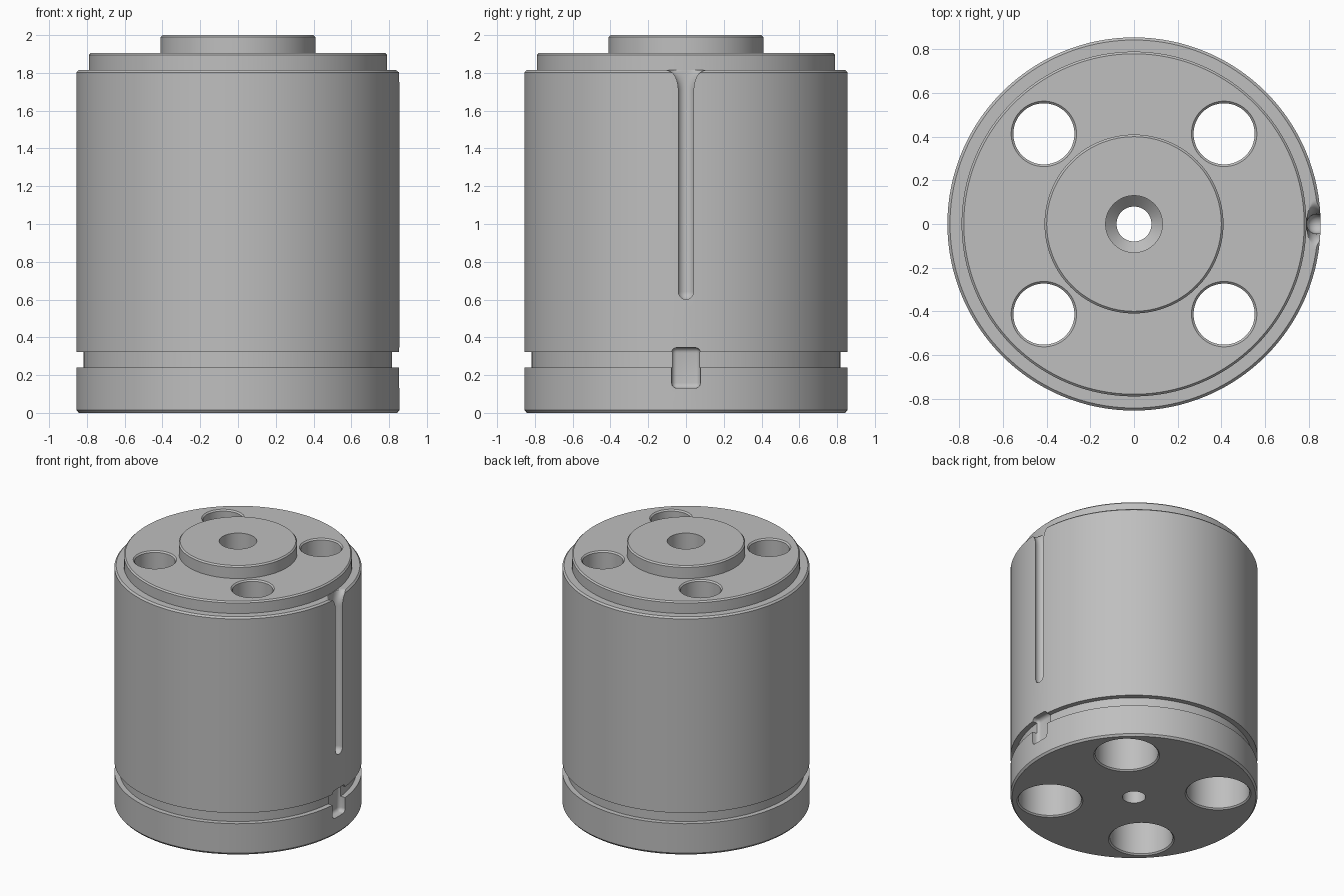
import bpy, bmesh, math
from mathutils import Matrix, Vector

cube = bpy.data.objects.get("Cube")
if cube:
    bpy.data.objects.remove(cube, do_unlink=True)

steel = bpy.data.materials.new("grey_steel")
steel.use_nodes = True
GREY = (0.52, 0.52, 0.52, 1)
steel.diffuse_color = GREY
steel.node_tree.nodes["Principled BSDF"].inputs["Base Color"].default_value = GREY


def to_object(name, bm):
    bmesh.ops.recalc_face_normals(bm, faces=bm.faces)
    mesh = bpy.data.meshes.new(name)
    bm.to_mesh(mesh)
    bm.free()
    mesh.materials.append(steel)
    obj = bpy.data.objects.new(name, mesh)
    bpy.context.collection.objects.link(obj)
    return obj


def lathe(profile, steps, closed=False):
    """Turn a list of (radius, height) points around the z axis."""
    bm = bmesh.new()
    verts = [bm.verts.new((r, 0, z)) for r, z in profile]
    for a, b in zip(verts, verts[1:]):
        bm.edges.new((a, b))
    if closed:
        bm.edges.new((verts[-1], verts[0]))
    bmesh.ops.spin(bm, geom=bm.verts[:] + bm.edges[:], cent=(0, 0, 0),
                   axis=(0, 0, 1), angle=2 * math.pi, steps=steps, use_merge=True)
    bmesh.ops.remove_doubles(bm, verts=bm.verts, dist=1e-5)
    return bm


def cut(target, cutter):
    cutter.hide_render = True
    mod = target.modifiers.new("cut", 'BOOLEAN')
    mod.operation = 'DIFFERENCE'
    mod.solver = 'EXACT'
    mod.object = cutter
    bpy.context.view_layer.objects.active = target
    bpy.ops.object.modifier_apply(modifier=mod.name)
    bpy.data.objects.remove(cutter, do_unlink=True)


# Turned body: outer steps, ring groove, centre boss and stepped centre bore
body = to_object("cylinder_body", lathe([
    (0.08, 0), (0.843, 0), (0.855, 0.015), (0.855, 0.24), (0.818, 0.24),
    (0.818, 0.322), (0.855, 0.322), (0.855, 1.803), (0.843, 1.815),
    (0.79, 1.815), (0.79, 1.895), (0.78, 1.905), (0.41, 1.905),
    (0.41, 1.99), (0.4, 2), (0.13, 2), (0.13, 1.45), (0.08, 1.4)],
    128, closed=True))

# Four counterbored bolt holes with chamfered mouths
for sx in (-1, 1):
    for sy in (-1, 1):
        bm = lathe([(0, -0.01), (0.238, -0.01), (0.218, 0.01), (0.218, 0.9),
                    (0.14, 0.9), (0.14, 1.895), (0.16, 1.915), (0, 1.915)], 64)
        bm.transform(Matrix.Translation((0.413 * sx, 0.413 * sy, 0)))
        cut(body, to_object("bolt_hole_cutter", bm))

# Side channel: round-bottomed, ball-ended below, flaring out at the shoulder
R, LOW, FLARE, TOP = 0.0445, 0.597, 1.71, 1.815
outline = []
for i in range(9):
    a = i / 8 * math.pi / 2
    outline.append((R * math.sin(a), LOW + R * (1 - math.cos(a))))
outline += [(R, FLARE + (TOP - FLARE) * math.sin(i / 10 * math.pi / 2)) for i in range(11)]
outline += [(R, 1.85), (0, 1.85)]
bm = lathe(outline, 32)
for v in bm.verts:
    t = min(max((v.co.z - FLARE) / (TOP - FLARE), 0), 1)
    v.co.y *= 1 + 1.5 * (1 - math.sqrt(1 - t * t))
bm.transform(Matrix.Translation((0.836, 0, 0)))
cut(body, to_object("side_channel_cutter", bm))

# Rounded key pocket across the ring groove
bm = bmesh.new()
bmesh.ops.create_cube(bm, size=1)
bmesh.ops.scale(bm, vec=Vector((0.16, 0.152, 0.215)), verts=bm.verts)
bmesh.ops.bevel(bm, geom=bm.edges[:], offset=0.028, segments=5, profile=0.5, affect='EDGES')
bm.transform(Matrix.Translation((0.88, 0, 0.238)))
cut(body, to_object("key_pocket_cutter", bm))

# Smooth turned surfaces with crisp machined edges
bpy.ops.object.select_all(action='DESELECT')
body.select_set(True)
bpy.context.view_layer.objects.active = body
bpy.ops.object.shade_smooth_by_angle(angle=math.radians(25))
